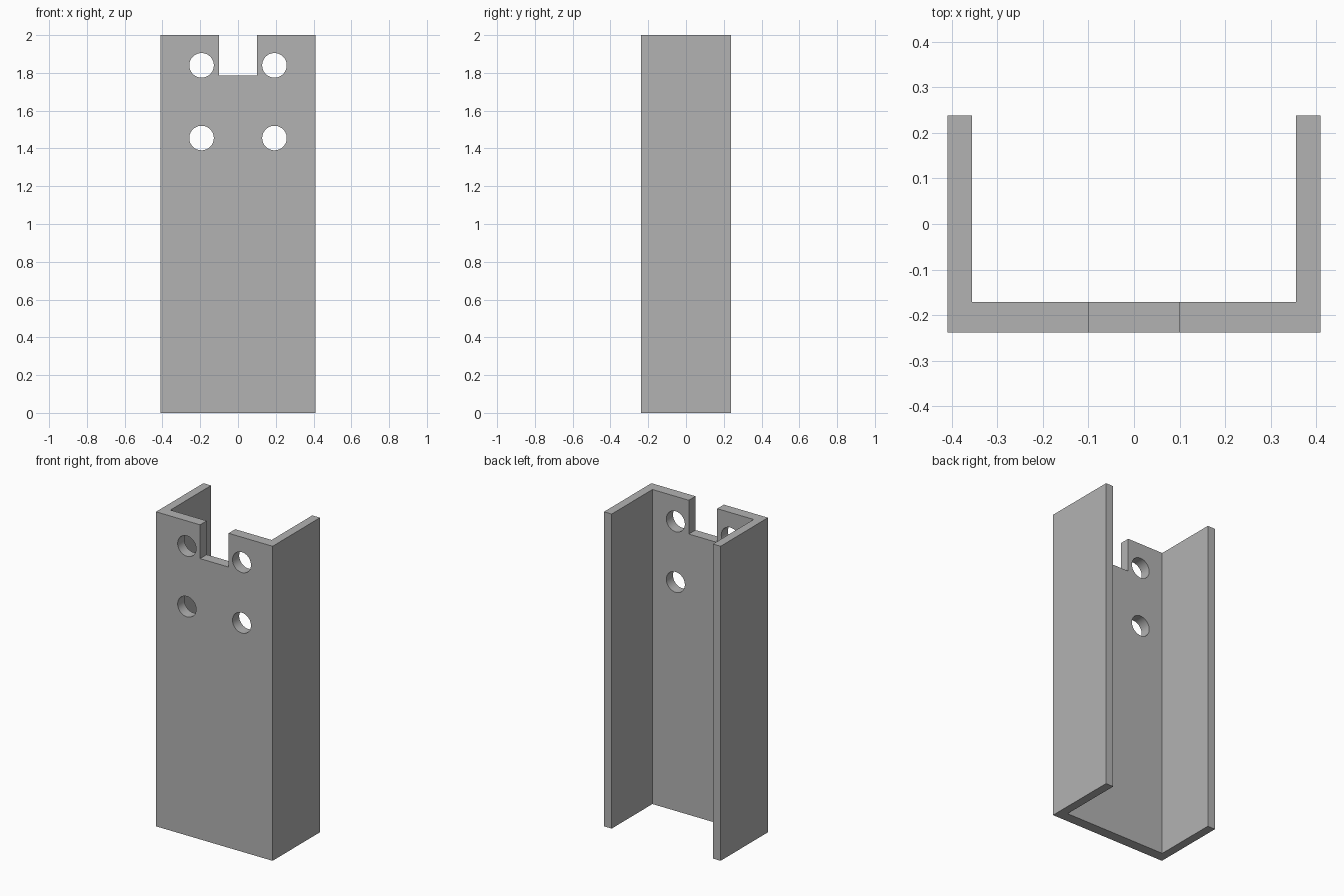
import bpy
import bmesh
from mathutils import Matrix

cube = bpy.data.objects.get("Cube")
if cube:
    bpy.data.objects.remove(cube, do_unlink=True)

HALF_W, HALF_D, HEIGHT = 0.41, 0.238, 2.0
INNER_X, INNER_Y = 0.356, -0.171

grey = bpy.data.materials.new("plain_grey")
grey.use_nodes = True
colour = (0.45, 0.45, 0.45, 1)
grey.diffuse_color = colour
grey.node_tree.nodes["Principled BSDF"].inputs["Base Color"].default_value = colour


def make_object(name, bm):
    bmesh.ops.recalc_face_normals(bm, faces=bm.faces)
    mesh = bpy.data.meshes.new(name)
    bm.to_mesh(mesh)
    bm.free()
    mesh.materials.append(grey)
    obj = bpy.data.objects.new(name, mesh)
    bpy.context.scene.collection.objects.link(obj)
    return obj


# U-shaped channel: one half of the profile, mirrored, then extruded upwards
half = [(HALF_W, -HALF_D), (HALF_W, HALF_D), (INNER_X, HALF_D), (INNER_X, INNER_Y)]
profile = half + [(-x, y) for x, y in reversed(half)]
bm = bmesh.new()
base = bm.faces.new([bm.verts.new((x, y, 0)) for x, y in profile])
top = bmesh.ops.extrude_face_region(bm, geom=[base])["geom"]
bmesh.ops.translate(bm, vec=(0, 0, HEIGHT),
                    verts=[v for v in top if isinstance(v, bmesh.types.BMVert)])
channel = make_object("channel_bracket", bm)

# Cutter: notch in the top edge and four bolt holes through the web
bm = bmesh.new()
bmesh.ops.create_cube(bm, size=1, matrix=Matrix.Translation((0, -0.2, 1.985))
                      @ Matrix.Diagonal((0.2, 0.2, 0.4, 1)))
for x in (-0.193, 0.193):
    for z in (1.84, 1.455):
        bmesh.ops.create_cone(bm, cap_ends=True, segments=48, radius1=0.065,
                              radius2=0.065, depth=0.2,
                              matrix=Matrix.Translation((x, -0.2, z))
                              @ Matrix.Rotation(1.5707963, 4, "X"))
cutter = make_object("notch_and_hole_cutter", bm)
cutter.hide_render = True
cutter.hide_viewport = True

cut = channel.modifiers.new("notch_and_holes", "BOOLEAN")
cut.operation = "DIFFERENCE"
cut.solver = "EXACT"
cut.object = cutter

# Apply the cut and smooth only the hole walls
bpy.context.view_layer.objects.active = channel
channel.select_set(True)
bpy.ops.object.modifier_apply(modifier=cut.name)
bpy.data.objects.remove(cutter, do_unlink=True)
bpy.ops.object.shade_smooth_by_angle(angle=0.5)
